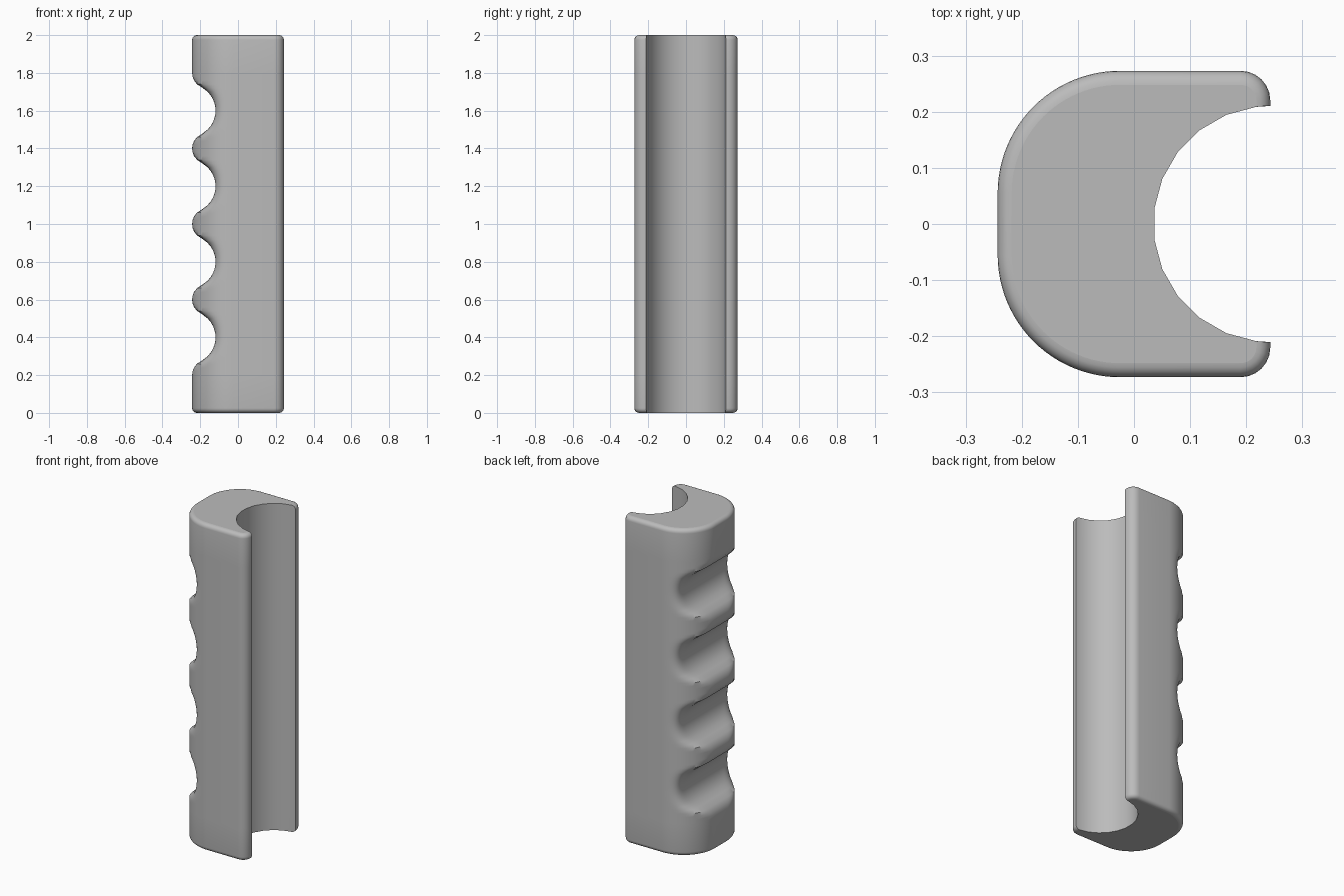
import bpy, bmesh
from math import sin, cos, pi, radians, sqrt

cube = bpy.data.objects.get("Cube")
if cube:
    bpy.data.objects.remove(cube, do_unlink=True)

HEIGHT, HALF_X, HALF_Y = 2.0, 0.243, 0.273
BORE_X, BORE_R = 0.245, 0.2105        # round channel for the tube
PALM_R, HORN_R, EDGE_R = 0.218, 0.053, 0.025
GROOVES = [0.4, 0.8, 1.2, 1.6]
SPACING, GROOVE_R, LIP_R, FLOOR_X = 0.2, 0.14, 0.083, -0.119


def groove_x(z):
    """Side profile: finger scoops blended into rounded lips."""
    d = min(abs(z - c) for c in GROOVES)
    if d >= SPACING:
        return -HALF_X
    if d <= SPACING * GROOVE_R / (GROOVE_R + LIP_R):
        return FLOOR_X - GROOVE_R + sqrt(GROOVE_R ** 2 - d ** 2)
    return LIP_R - HALF_X - sqrt(LIP_R ** 2 - (SPACING - d) ** 2)


def soft_max(a, b, k):
    if k < 1e-5:
        return max(a, b)
    h = max(k - abs(a - b), 0) / k
    return max(a, b) + h * h * k / 4


def arc(cx, cy, r, start, end, n):
    angles = [radians(start + (end - start) * i / n) for i in range(n + 1)]
    return [(cx + r * cos(a), cy + r * sin(a)) for a in angles]


def section(z, inset):
    """Closed cross-section at a height, outer side pulled in by inset."""
    half = arc(BORE_X, 0, BORE_R, 172.5, 97.5, 5)
    tip = HALF_X - inset
    half.append((tip, sqrt(BORE_R ** 2 - (BORE_X - tip) ** 2)))
    half += arc(HALF_X - HORN_R, HALF_Y - HORN_R, HORN_R - inset, 0, 90, 6)
    half += arc(PALM_R - HALF_X, HALF_Y - PALM_R, PALM_R - inset, 90, 180, 24)
    g = groove_x(z)
    k = min(0.07, g + HALF_X)
    half = [(soft_max(x, g, k) if x < 0 else x, y) for x, y in half]
    return half + [(x, -y) for x, y in reversed(half)]


# Heights and insets: rounded ends, dense rings through the finger grooves
end = [(EDGE_R * (1 - cos(i * pi / 10)), EDGE_R * (1 - sin(i * pi / 10)))
       for i in range(6)]
steps = 80
levels = end + [(0.2 + 1.6 * i / steps, 0) for i in range(steps + 1)]
levels += [(HEIGHT - z, t) for z, t in reversed(end)]

bm = bmesh.new()
rings = [[bm.verts.new((x, y, z)) for x, y in section(z, t)] for z, t in levels]
for low, high in zip(rings, rings[1:]):
    for i in range(len(low)):
        j = (i + 1) % len(low)
        bm.faces.new((low[i], low[j], high[j], high[i]))
bm.faces.new(list(reversed(rings[0])))
bm.faces.new(rings[-1])
bmesh.ops.recalc_face_normals(bm, faces=bm.faces)

mesh = bpy.data.meshes.new("finger_grip")
bm.to_mesh(mesh)
bm.free()
grip = bpy.data.objects.new("finger_grip", mesh)
bpy.context.collection.objects.link(grip)

# Plain grey
grey = bpy.data.materials.new("plain_grey")
grey.use_nodes = True
colour = (0.5, 0.5, 0.5, 1)
grey.diffuse_color = colour
grey.node_tree.nodes["Principled BSDF"].inputs["Base Color"].default_value = colour
mesh.materials.append(grey)

# Smooth sides, flat end caps
bpy.ops.object.select_all(action="DESELECT")
grip.select_set(True)
bpy.context.view_layer.objects.active = grip
bpy.ops.object.shade_smooth_by_angle(angle=radians(35))
for face in mesh.polygons:
    if len(face.vertices) > 4:
        face.use_smooth = False
